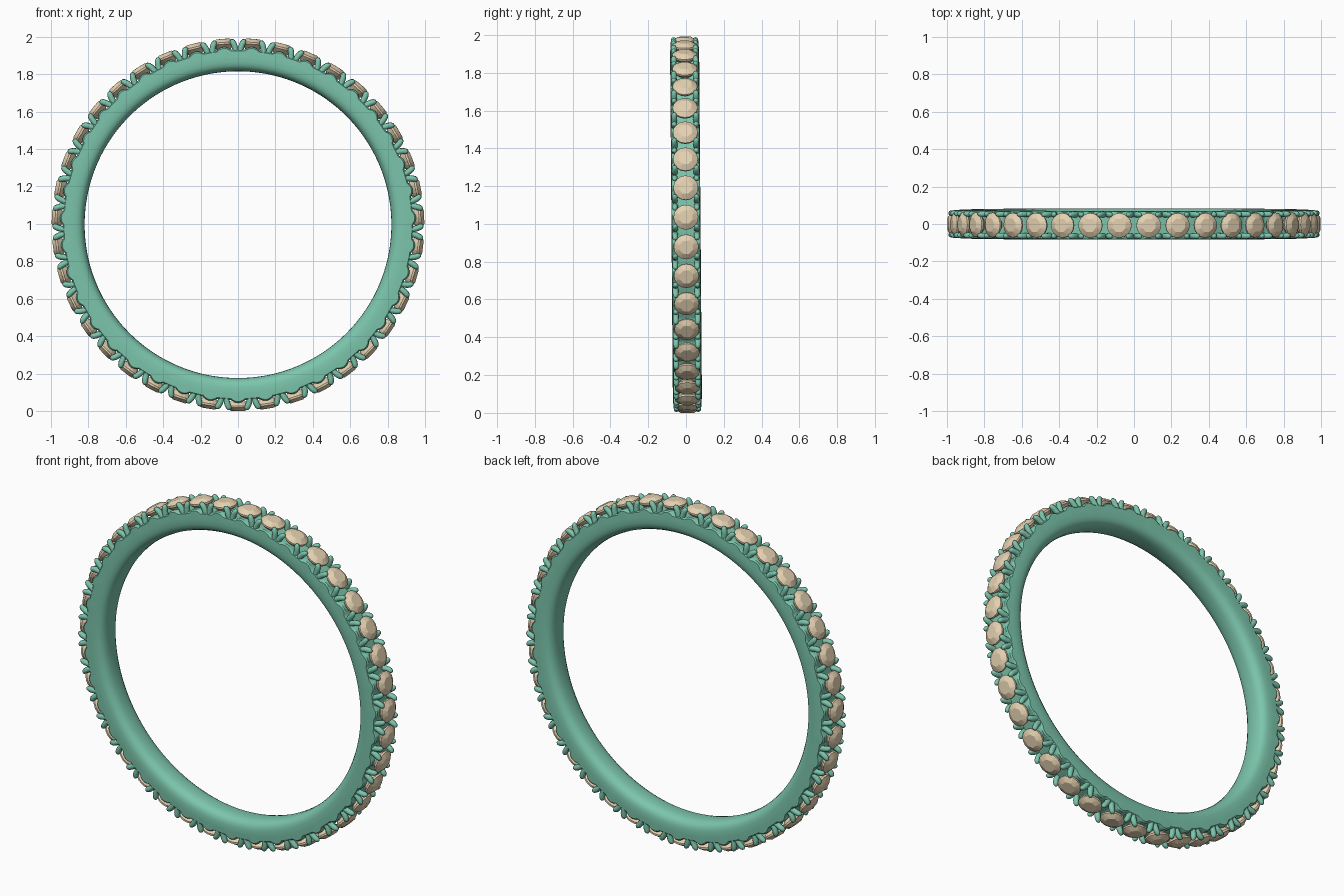
import bpy, bmesh, math
from mathutils import Vector

if "Cube" in bpy.data.objects:
    bpy.data.objects.remove(bpy.data.objects["Cube"])

N = 39                     # stones around the ring
STEP = 2 * math.pi / N
CENTRE = Vector((0, 0, 0.996))
TILT = 0.008               # slight lean of the whole ring


def material(name, col):
    m = bpy.data.materials.new(name)
    m.diffuse_color = (*col, 1)
    m.use_nodes = True
    m.node_tree.nodes["Principled BSDF"].inputs["Base Color"].default_value = m.diffuse_color
    return m


METAL = material("green_metal", (0.20, 0.56, 0.41))
GEM = material("tan_gem", (0.78, 0.64, 0.44))


def finish(bm, name, mat, smooth=None):
    bmesh.ops.recalc_face_normals(bm, faces=bm.faces)
    me = bpy.data.meshes.new(name)
    bm.to_mesh(me)
    bm.free()
    ob = bpy.data.objects.new(name, me)
    bpy.context.collection.objects.link(ob)
    me.materials.append(mat)
    ob.location = CENTRE
    ob.rotation_euler = (TILT, 0, 0)
    if smooth:
        bpy.ops.object.select_all(action='DESELECT')
        ob.select_set(True)
        bpy.context.view_layer.objects.active = ob
        bpy.ops.object.shade_smooth_by_angle(angle=math.radians(smooth))
    return ob


def frame(a):
    """Radial and tangential directions at angle a from the bottom."""
    return Vector((math.sin(a), 0, -math.cos(a))), Vector((math.cos(a), 0, math.sin(a)))


def loft(bm, rings, closed=False):
    n = len(rings[0])
    pairs = list(zip(rings, rings[1:] + rings[:1])) if closed else list(zip(rings, rings[1:]))
    for A, B in pairs:
        for i in range(n):
            j = (i + 1) % n
            bm.faces.new((A[i], A[j], B[j], B[i]))


# Band: rounded inside, nearly flat sides, small raised seat under each stone
half = [(0.820, 0.0), (0.821, 0.025), (0.826, 0.045), (0.836, 0.061),
        (0.850, 0.071), (0.870, 0.076), (0.900, 0.077), (0.930, 0.075), (0.937, 0.068)]
profile = half + [(0.937, 0.035), (0.937, 0.0), (0.937, -0.035)] + [(r, -y) for r, y in half[:0:-1]]
bm = bmesh.new()
SUB = 12
rings = []
for k in range(N * SUB):
    a = k * STEP / SUB
    d, t = frame(a)
    off = ((k + SUB // 2) % SUB - SUB // 2) / (SUB / 2)
    bump = 0.016 * max(0, 1 - (off / 0.5) ** 2)
    ring = []
    for r, y in profile:
        rr = r + (bump if r > 0.92 else 0)
        ring.append(bm.verts.new(d * rr + Vector((0, y, 0))))
    rings.append(ring)
loft(bm, rings, closed=True)
finish(bm, "band", METAL, 40)

# Stones: faceted round cut with flat table, crown, girdle and pavilion
bm = bmesh.new()
for k in range(N):
    d, t = frame(k * STEP)
    Y = Vector((0, 1, 0))

    def circle(rad, h, n, shift=0.0):
        return [bm.verts.new(d * h + (t * math.cos(q) + Y * math.sin(q)) * rad)
                for q in ((i + shift) * 2 * math.pi / n for i in range(n))]

    table = circle(0.038, 0.996, 8, 0.5)
    top = circle(0.066, 0.978, 16)
    low = circle(0.066, 0.968, 16)
    culet = bm.verts.new(d * 0.905)
    bm.faces.new(table)
    for i in range(8):
        c = table[i]
        a0, a1, a2 = top[2 * i], top[2 * i + 1], top[(2 * i + 2) % 16]
        bm.faces.new((c, a0, a1))
        bm.faces.new((c, a1, a2))
        bm.faces.new((c, a2, table[(i + 1) % 8]))
    loft(bm, [top, low])
    for i in range(16):
        bm.faces.new((low[i], low[(i + 1) % 16], culet))
finish(bm, "stones", GEM)

# Prongs: two forked pairs in every gap, leaning over the neighbouring stones
bm = bmesh.new()
path = [(0.010, 0.905, 0.016), (0.014, 0.940, 0.016), (0.021, 0.962, 0.016),
        (0.029, 0.977, 0.015), (0.035, 0.985, 0.011), (0.038, 0.989, 0.005)]
for k in range(N):
    d, t = frame((k + 0.5) * STEP)
    for sy in (-1, 1):
        for st in (-1, 1):
            rings = []
            for i, (u, r, rad) in enumerate(path):
                p, q = path[max(i - 1, 0)], path[min(i + 1, len(path) - 1)]
                ax = (t * st * (q[0] - p[0]) + d * (q[1] - p[1])).normalized()
                Y = Vector((0, 1, 0))
                side = ax.cross(Y)
                c = d * r + t * st * u + Y * sy * 0.058
                rings.append([bm.verts.new(c + (side * math.cos(w) + Y * math.sin(w)) * rad)
                              for w in (j * math.pi / 5 for j in range(10))])
            loft(bm, rings)
            bm.faces.new(rings[0])
            bm.faces.new(rings[-1])
finish(bm, "prongs", METAL, 60)
